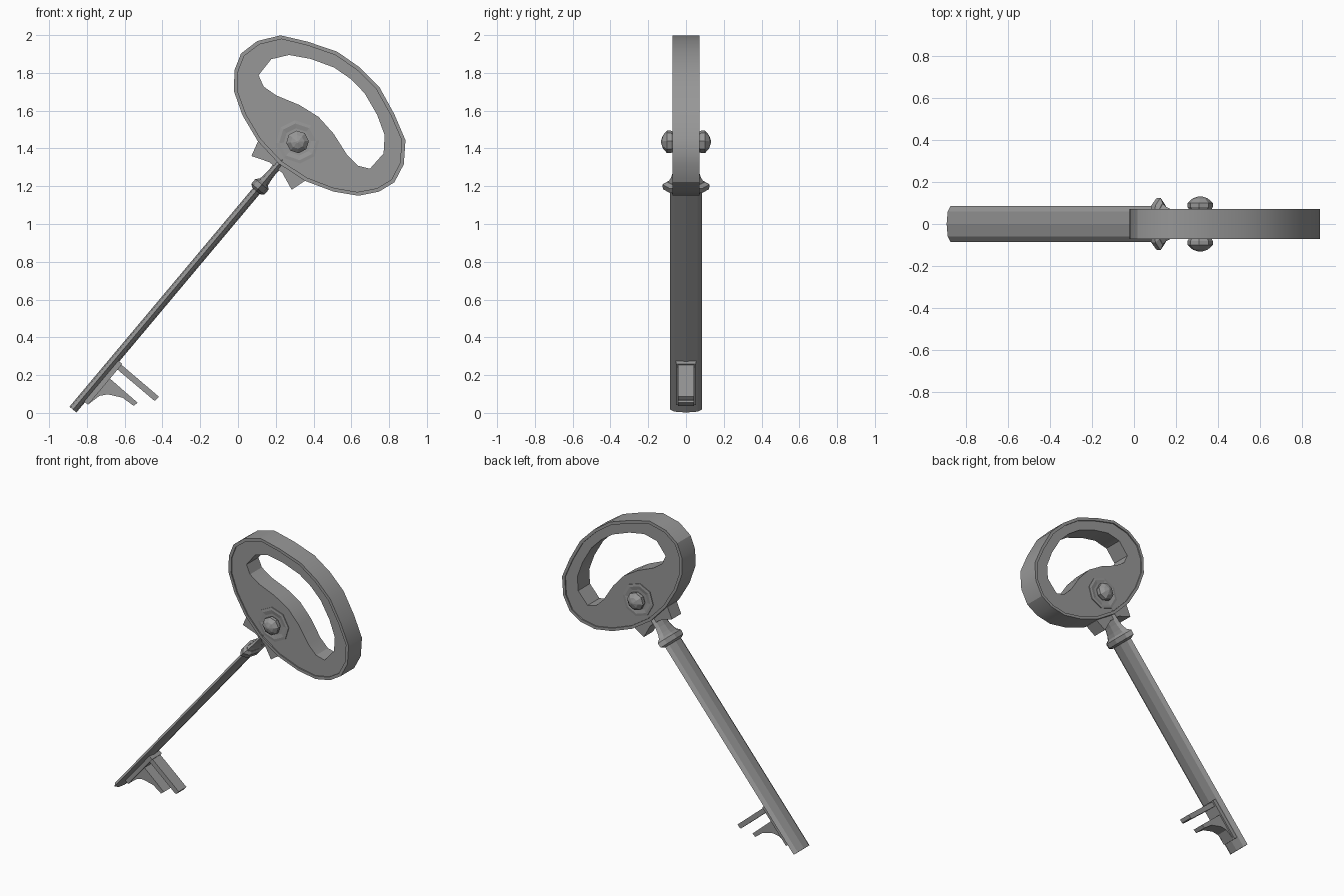
import bpy, bmesh, math
from mathutils import Matrix

cube = bpy.data.objects.get("Cube")
if cube:
    bpy.data.objects.remove(cube)

steel = bpy.data.materials.new("grey_steel")
steel.use_nodes = True
steel.diffuse_color = (0.31, 0.31, 0.31, 1)
steel.node_tree.nodes["Principled BSDF"].inputs["Base Color"].default_value = steel.diffuse_color

# Key frame: X across, Y along the shaft, Z through the thickness
KEY = (Matrix.Translation((-0.87, 0, 0.022))
       @ Matrix.Rotation(math.radians(40), 4, 'Y')
       @ Matrix.Rotation(math.radians(90), 4, 'X'))


def add_mesh(name, mesh, smooth=False):
    obj = bpy.data.objects.new(name, mesh)
    bpy.context.collection.objects.link(obj)
    mesh.transform(KEY)
    mesh.materials.clear()
    mesh.materials.append(steel)
    for p in mesh.polygons:
        p.use_smooth = False
        p.material_index = 0
    if smooth:
        bpy.ops.object.select_all(action='DESELECT')
        obj.select_set(True)
        bpy.context.view_layer.objects.active = obj
        bpy.ops.object.shade_smooth_by_angle(angle=math.radians(28))
    return obj


def mirrored(half):
    """Close a half outline whose ends lie on the axis."""
    return half + [(-x, y) for x, y in reversed(half[1:-1])]


def prism(name, outlines, depth, smooth=False):
    """Filled outlines (inner ones are holes) extruded both ways."""
    curve = bpy.data.curves.new(name, 'CURVE')
    curve.dimensions = '2D'
    curve.fill_mode = 'BOTH'
    curve.extrude = depth
    for pts in outlines:
        spline = curve.splines.new('POLY')
        spline.points.add(len(pts) - 1)
        for p, (x, y) in zip(spline.points, pts):
            p.co = (x, y, 0, 1)
        spline.use_cyclic_u = True
    temp = bpy.data.objects.new(name + "_outline", curve)
    bpy.context.collection.objects.link(temp)
    bpy.context.view_layer.update()
    graph = bpy.context.evaluated_depsgraph_get()
    mesh = bpy.data.meshes.new_from_object(temp.evaluated_get(graph))
    bpy.data.objects.remove(temp)
    bm = bmesh.new()
    bm.from_mesh(mesh)
    bmesh.ops.remove_doubles(bm, verts=bm.verts, dist=1e-4)
    bmesh.ops.recalc_face_normals(bm, faces=bm.faces)
    bm.to_mesh(mesh)
    bm.free()
    return add_mesh(name, mesh, smooth)


def loft(name, rings, place):
    """Eight-sided rings (half width, half depth, height) joined and capped."""
    bm = bmesh.new()
    loops = []
    for a, b, h in rings:
        angles = [i * math.tau / 8 for i in range(8)]
        loops.append([bm.verts.new((a * math.cos(t), b * math.sin(t), h)) for t in angles])
    for low, high in zip(loops, loops[1:]):
        for i in range(8):
            j = (i + 1) % 8
            bm.faces.new((low[i], low[j], high[j], high[i]))
    bm.faces.new(loops[0][::-1])
    bm.faces.new(loops[-1])
    bmesh.ops.recalc_face_normals(bm, faces=bm.faces)
    bmesh.ops.transform(bm, matrix=place, verts=bm.verts)
    mesh = bpy.data.meshes.new(name)
    bm.to_mesh(mesh)
    bm.free()
    return add_mesh(name, mesh)


# Bow: raised rim around a plate with a bean-shaped opening
outer = mirrored([(0, 2.358), (.145, 2.345), (.30, 2.285), (.432, 2.218), (.507, 2.115),
                  (.53, 2.01), (.5, 1.92), (.43, 1.833), (.315, 1.765), (.165, 1.712), (0, 1.692)])
inner = [(x * 0.96, 2.02 + (y - 2.02) * 0.94) for x, y in outer]
hole = mirrored([(0, 2.28), (.105, 2.27), (.23, 2.225), (.33, 2.168), (.388, 2.09),
                 (.385, 1.982), (.326, 1.953), (.245, 1.96), (.118, 2.0), (0, 2.017)])
prism("bow_rim", [outer, inner], 0.072, True)
prism("bow_plate", [inner, hole], 0.064, True)

# Bracket wings under the bow
wings = mirrored([(0, 1.76), (.11, 1.76), (.162, 1.71), (.139, 1.63), (.045, 1.666), (0, 1.666)])
prism("bow_bracket", [wings], 0.05)

# Flattened shaft, collar and neck
along = Matrix.Rotation(math.radians(-90), 4, 'X')
loft("shaft", [(.024, .085, -.006), (.024, .085, 1.53)], along)
loft("collar", [(.03, .09, 1.505), (.045, .122, 1.518), (.045, .125, 1.55), (.03, .1, 1.566)], along)
loft("neck", [(.03, .1, 1.56), (.024, .082, 1.59), (.021, .07, 1.63), (.024, .066, 1.72)], along)

# Gem and its setting on both faces
for side, turn in (("front", 0), ("back", 180)):
    place = Matrix.Translation((0, 1.844, 0)) @ Matrix.Rotation(math.radians(turn), 4, 'Y')
    loft(side + "_setting", [(.118, .112, .05), (.118, .112, .069), (.1, .095, .071), (.075, .07, .066)], place)
    loft(side + "_gem", [(.045, .045, .055), (.06, .06, .08), (.06, .06, .1),
                         (.036, .036, .122), (.006, .006, .132)], place)

# Bit: base strip with a long prong and a curved short prong
prism("bit_base", [[(0, .065), (.045, .065), (.045, .347), (0, .347)]], 0.053)
prism("long_prong", [[(.02, .308), (.297, .307), (.304, .314), (.304, .339), (.02, .341)]], 0.042)
prism("short_prong", [[(.02, .07), (.045, .07), (.061, .14), (.09, .175), (.161, .211),
                       (.233, .216), (.239, .242), (.02, .246)]], 0.042)
